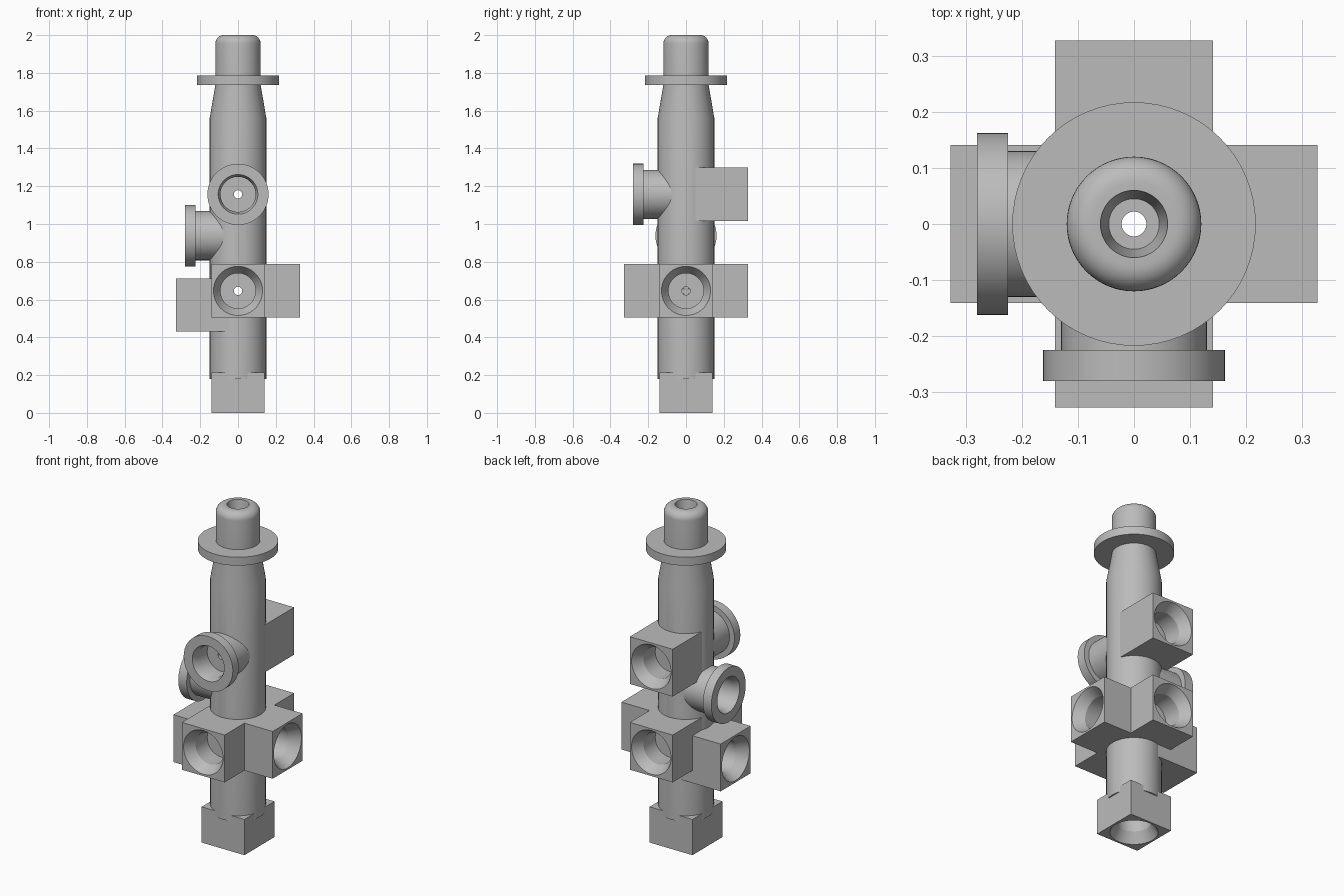
import bpy, bmesh, math
from mathutils import Vector, Matrix

if "Cube" in bpy.data.objects:
    bpy.data.objects.remove(bpy.data.objects["Cube"])

steel = bpy.data.materials.new("plain grey metal")
steel.use_nodes = True
GREY = (0.5, 0.5, 0.5, 1)
steel.diffuse_color = GREY
steel.node_tree.nodes["Principled BSDF"].inputs["Base Color"].default_value = GREY

SEGMENTS = 64
HALF = 0.141      # half width of the square bosses
REACH = 0.327     # distance from the axis to a boss face
FLANGE = 0.28     # distance from the axis to a port flange face
ROOT = 0.04       # where bosses start, buried in the body
FLOOR = 0.157     # distance from the axis to a socket floor
BORE = 0.022
FRONT, BACK = Vector((0, -1, 0)), Vector((0, 1, 0))
LEFT, RIGHT = Vector((1, 0, 0)), Vector((-1, 0, 0))
UP, DOWN = Vector((0, 0, 1)), Vector((0, 0, -1))


def finish(name, bm):
    bmesh.ops.recalc_face_normals(bm, faces=bm.faces)
    mesh = bpy.data.meshes.new(name)
    bm.to_mesh(mesh)
    bm.free()
    mesh.materials.append(steel)
    obj = bpy.data.objects.new(name, mesh)
    bpy.context.collection.objects.link(obj)
    return obj


def lathe(name, profile, axis=UP, z=0, hollow=True, segments=SEGMENTS):
    """Turn (radius, distance) points about an axis through height z."""
    bm = bmesh.new()
    angles = [math.tau * i / segments for i in range(segments)]
    rings = [[bm.verts.new((r * math.cos(a), r * math.sin(a), h)) for a in angles]
             for r, h in profile]
    pairs = list(zip(rings, rings[1:]))
    if hollow:
        pairs.append((rings[-1], rings[0]))
    else:
        bm.faces.new(rings[0])
        bm.faces.new(rings[-1])
    for low, high in pairs:
        for i in range(segments):
            j = (i + 1) % segments
            bm.faces.new((low[i], low[j], high[j], high[i]))
    turn = axis.to_track_quat("Z", "Y").to_matrix().to_4x4()
    bm.transform(Matrix.Translation((0, 0, z)) @ turn)
    return finish(name, bm)


def box(name, low, high):
    low, high = Vector(low), Vector(high)
    bm = bmesh.new()
    bmesh.ops.create_cube(bm, size=1)
    bm.transform(Matrix.Translation((low + high) / 2) @ Matrix.Diagonal((*(high - low), 1)))
    return finish(name, bm)


def drill(part, cutter):
    bpy.context.view_layer.objects.active = part
    cut = part.modifiers.new("drill", "BOOLEAN")
    cut.operation = "DIFFERENCE"
    cut.solver = "EXACT"
    cut.object = cutter
    bpy.ops.object.modifier_apply(modifier=cut.name)
    bpy.data.objects.remove(cutter)


def boss(name, low, high, axis, z, face=REACH, start=ROOT - 0.02, floor=FLOOR):
    """Square block with a countersunk socket and a thin channel inwards."""
    block = box(name, low, high)
    drill(block, lathe("socket_cutter", [
        (BORE, start), (BORE, floor), (0.093, floor), (0.093, face - 0.06),
        (0.13, face), (0.13, face + 0.02)], axis, z, hollow=False))
    return block


# Main turned body with tapered shoulder and cross channels
body = lathe("body", [(BORE, 0.18), (0.15, 0.18), (0.15, 1.56), (0.12, 1.735),
                      (0.12, 1.76), (BORE, 1.76)])
for axis, z, start in [(FRONT, 0.646, -0.2), (FRONT, 1.157, -0.2), (LEFT, 0.646, 0),
                       (RIGHT, 0.571, 0), (RIGHT, 0.938, 0)]:
    drill(body, lathe("channel_cutter", [(BORE, start), (BORE, 0.2)], axis, z,
                      hollow=False, segments=24))
parts = [body]

# Collar, and the top spigot with rounded rim and tapered mouth
parts.append(lathe("collar", [(0.1, 1.735), (0.217, 1.735), (0.217, 1.785), (0.1, 1.785)]))
ROUND = 0.045
rim = [(0.12 - ROUND + ROUND * math.cos(a), 2 - ROUND + ROUND * math.sin(a))
       for a in [math.pi / 2 * i / 8 for i in range(9)]]
parts.append(lathe("spigot", [(BORE, 1.76), (0.12, 1.76)] + rim +
                   [(0.06, 2), (0.045, 1.9), (BORE, 1.9)]))

# Square bosses
parts += [
    boss("base_block", (-HALF, -HALF, 0), (HALF, HALF, 0.213), DOWN, 0.3,
         face=0.3, start=0.05, floor=0.13),
    boss("front_block", (-HALF, -REACH, 0.505), (HALF, -ROOT, 0.787), FRONT, 0.646),
    boss("back_block", (-HALF, ROOT, 0.505), (HALF, REACH, 0.787), BACK, 0.646),
    boss("left_block", (HALF, -HALF, 0.505), (REACH, HALF, 0.787), LEFT, 0.646),
    boss("right_block", (-REACH, -HALF, 0.43), (-ROOT, HALF, 0.712), RIGHT, 0.571),
    boss("upper_back_block", (-HALF, ROOT, 1.016), (HALF, REACH, 1.298), BACK, 1.157),
]

# Round flanged ports
port = [(BORE, ROOT), (0.13, ROOT), (0.13, 0.225), (0.162, 0.225), (0.162, FLANGE),
        (0.105, FLANGE), (0.093, FLANGE - 0.03), (0.093, FLOOR), (BORE, FLOOR)]
parts.append(lathe("front_port", port, FRONT, 1.157))
parts.append(lathe("right_port", port, RIGHT, 0.938))

for part in parts:
    bpy.ops.object.select_all(action="DESELECT")
    part.select_set(True)
    bpy.context.view_layer.objects.active = part
    bpy.ops.object.shade_smooth_by_angle(angle=math.radians(25))
